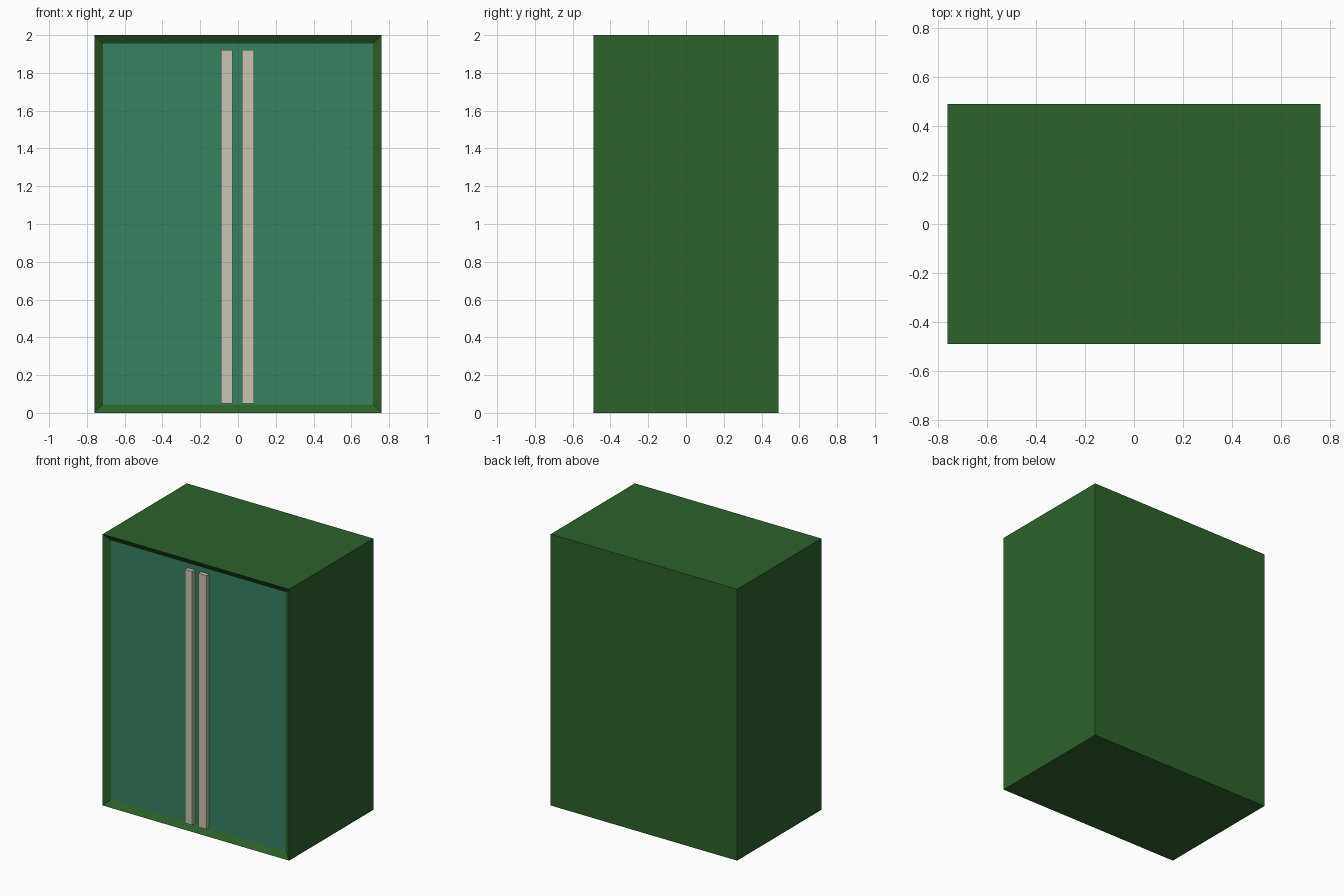
import bpy
import bmesh
from mathutils import Vector

cube = bpy.data.objects.get("Cube")
if cube:
    bpy.data.objects.remove(cube, do_unlink=True)


def make_material(name, rgb):
    mat = bpy.data.materials.new(name)
    mat.use_nodes = True
    colour = (*rgb, 1.0)
    mat.diffuse_color = colour
    mat.node_tree.nodes["Principled BSDF"].inputs["Base Color"].default_value = colour
    return mat


def add_object(name, bm, materials):
    mesh = bpy.data.meshes.new(name)
    bm.to_mesh(mesh)
    bm.free()
    for mat in materials:
        mesh.materials.append(mat)
    obj = bpy.data.objects.new(name, mesh)
    bpy.context.collection.objects.link(obj)
    return obj


def box_bmesh(low, high):
    low, high = Vector(low), Vector(high)
    bm = bmesh.new()
    bmesh.ops.create_cube(bm, size=1)
    bmesh.ops.scale(bm, vec=high - low, verts=bm.verts)
    bmesh.ops.translate(bm, vec=(low + high) / 2, verts=bm.verts)
    return bm


green = make_material("forest green", (0.026, 0.122, 0.024))
teal = make_material("teal green", (0.037, 0.223, 0.122))
cream = make_material("pale cream", (0.58, 0.565, 0.445))

WIDTH, DEPTH, HEIGHT = 1.52, 0.98, 2.0
RIM, RECESS = 0.045, 0.03
front = -DEPTH / 2

# Cabinet body with a framed, recessed door panel on the front
bm = box_bmesh((-WIDTH / 2, front, 0), (WIDTH / 2, -front, HEIGHT))
bm.normal_update()
door = min(bm.faces, key=lambda f: f.normal.y)
bmesh.ops.inset_region(bm, faces=[door], thickness=RIM, use_even_offset=True)
bmesh.ops.translate(bm, vec=(0, RECESS, 0), verts=door.verts)
door.material_index = 1
add_object("cabinet_body", bm, [green, teal])

# Tall door handles, flush with the frame
for name, x0, x1 in (("right_handle", -0.09, -0.03), ("left_handle", 0.02, 0.085)):
    bm = box_bmesh((x0, front, 0.05), (x1, front + RECESS, 1.92))
    add_object(name, bm, [cream])
